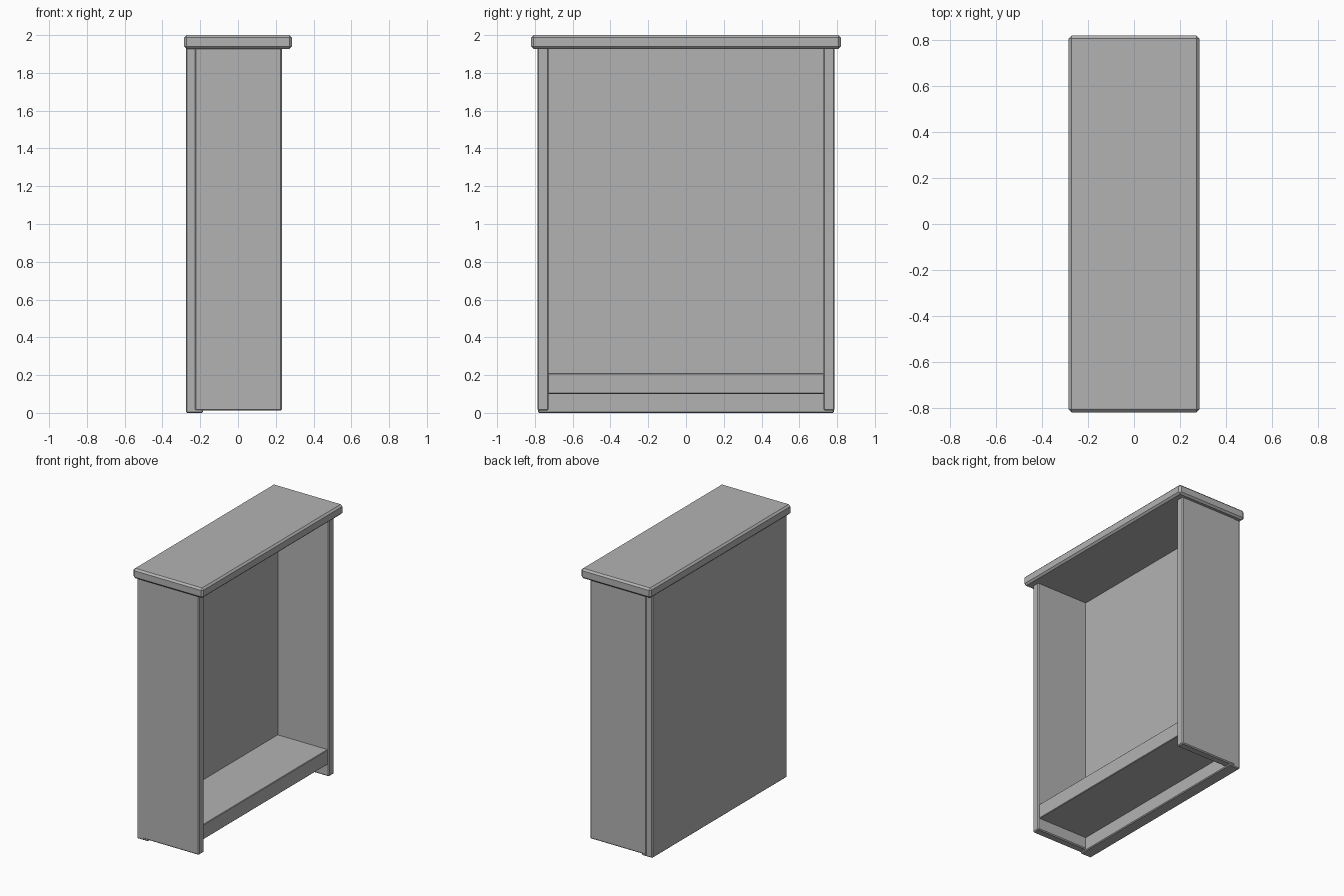
import bpy

cube = bpy.data.objects.get("Cube")
if cube:
    bpy.data.objects.remove(cube, do_unlink=True)

# Single grey for the whole carcass
GREY = (0.45, 0.45, 0.45, 1)
grey = bpy.data.materials.new("plain grey")
grey.use_nodes = True
grey.diffuse_color = GREY
grey.node_tree.nodes["Principled BSDF"].inputs["Base Color"].default_value = GREY


def board(name, low, high, bevel):
    """Box between two corners with chamfered edges."""
    bpy.ops.mesh.primitive_cube_add(size=1)
    obj = bpy.context.object
    obj.name = name
    for v in obj.data.vertices:
        v.co = [h if c > 0 else l for c, l, h in zip(v.co, low, high)]
    obj.data.materials.append(grey)
    if bevel:
        mod = obj.modifiers.new("Chamfer", "BEVEL")
        mod.width = bevel
        mod.segments = 1
    return obj


TOP = 1.927      # underside of the cap
OUTER = 0.787    # outer face of the side boards
INNER = 0.727    # inner face of the side boards

# Overhanging cap
board("top_cap", (-0.285, -0.82, TOP), (0.285, 0.82, 2), 0.013)

# Thick closed back
board("back_panel", (-0.275, -0.783, 0), (-0.185, 0.783, TOP + 0.01), 0.006)

# Side boards
board("front_side", (-0.23, -OUTER, 0.012), (0.232, -INNER, TOP + 0.01), 0.007)
board("rear_side", (-0.23, INNER, 0.012), (0.232, OUTER, TOP + 0.01), 0.007)

# Raised bottom shelf between the sides
board("bottom_shelf", (-0.2, -INNER - 0.01, 0.1), (0.222, INNER + 0.01, 0.21), 0.004)
